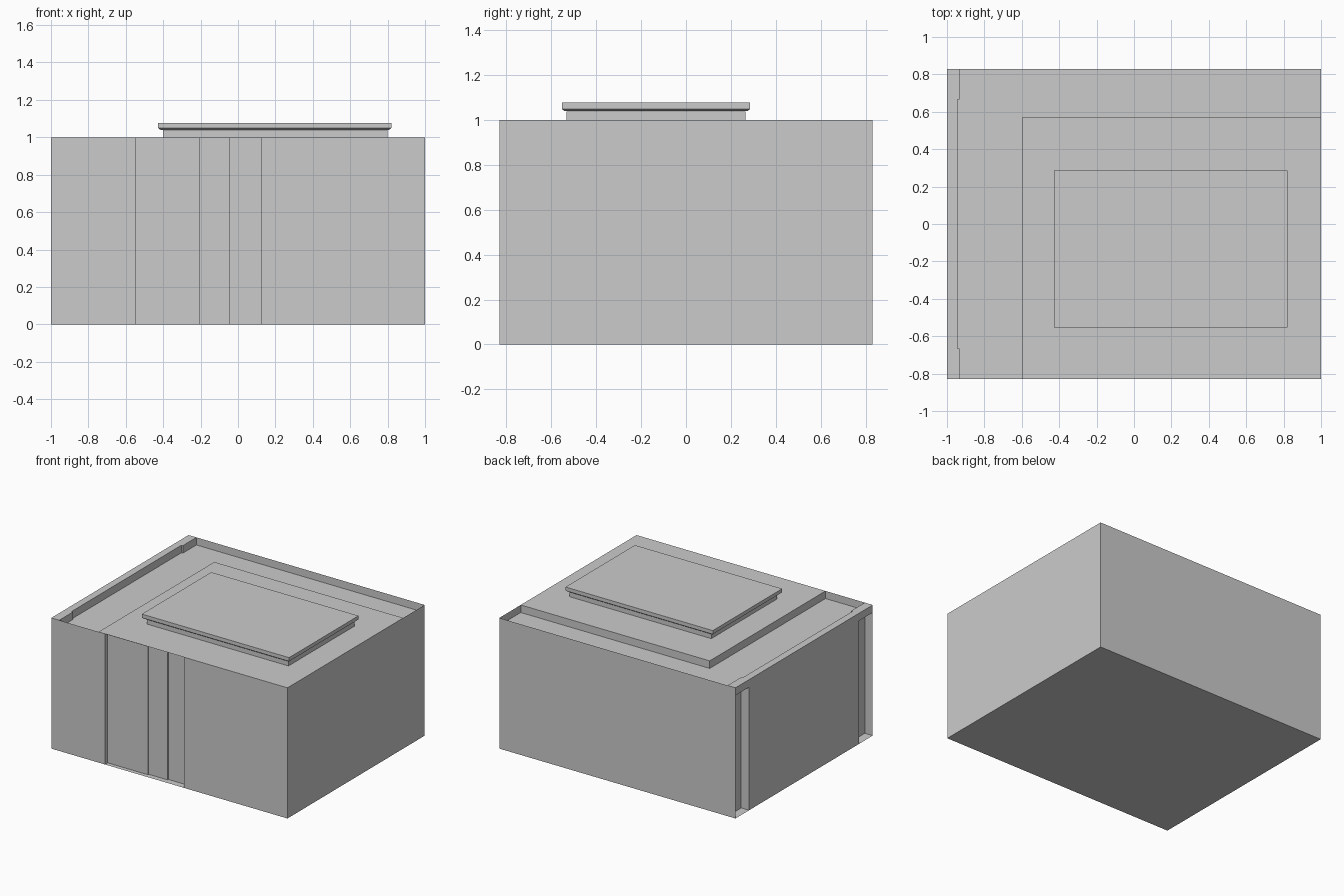
import bpy, bmesh
from mathutils import Vector

if "Cube" in bpy.data.objects:
    bpy.data.objects.remove(bpy.data.objects["Cube"])

mat = bpy.data.materials.new("plain grey")
mat.diffuse_color = (0.6, 0.6, 0.6, 1)
mat.use_nodes = True
mat.node_tree.nodes["Principled BSDF"].inputs["Base Color"].default_value = mat.diffuse_color

Y = 0.83      # half depth
G = 0.942     # gutter floor height / slot ceiling
PX = -0.945   # inner face of the left parapet
CX = -0.933   # parapet face and slot back at the corners
S = 0.665     # corner slots start here (both ends)
DX, DY = -0.6, 0.57   # raised deck edges


def sheet(bm, axis, at, u, v, sign):
    """Flat rectangle across one axis; u and v span the other two axes."""
    others = [i for i in range(3) if i != axis]
    pts = []
    for a, b in ((0, 0), (1, 0), (1, 1), (0, 1)):
        p = [0, 0, 0]
        p[axis], p[others[0]], p[others[1]] = at, u[a], v[b]
        pts.append(bm.verts.new(p))
    f = bm.faces.new(pts)
    f.normal_update()
    if f.normal[axis] * sign < 0:
        f.normal_flip()


def finish(name, bm):
    bmesh.ops.remove_doubles(bm, verts=bm.verts, dist=1e-5)
    me = bpy.data.meshes.new(name)
    bm.to_mesh(me)
    bm.free()
    me.materials.append(mat)
    ob = bpy.data.objects.new(name, me)
    bpy.context.collection.objects.link(ob)
    return ob


def part(name, *sheets):
    bm = bmesh.new()
    for s in sheets:
        sheet(bm, *s)
    return finish(name, bm)


def stack(name, rings):
    """Closed solid from rectangles (x0, x1, y0, y1, z), bottom to top."""
    bm = bmesh.new()
    loops = [[bm.verts.new((x, y, z)) for x, y in ((a, c), (b, c), (b, d), (a, d))]
             for a, b, c, d, z in rings]
    bm.faces.new(loops[0][::-1])
    bm.faces.new(loops[-1])
    for lo, hi in zip(loops, loops[1:]):
        for i in range(4):
            j = (i + 1) % 4
            bm.faces.new((lo[i], lo[j], hi[j], hi[i]))
    return finish(name, bm)


# thin outer walls and base
part("base", (2, 0, (-1, 1), (-Y, Y), -1))
part("back_wall", (1, Y, (-1, 1), (0, 1), 1))
part("right_wall", (0, 1, (-Y, Y), (0, 1), 1))
part("front_wall",
     (1, -Y, (-1, -0.545), (0, 1), -1),
     (1, -Y, (0.122, 1), (0, 1), -1))

# full-height front recess with three panels, each slightly deeper
edges = (-0.545, -0.205, -0.045, 0.122)
depths = (0.033, 0.042, 0.051)
front = []
last = 0
for x0, x1, d in zip(edges, edges[1:], depths):
    front.append((0, x0, (-Y + last, -Y + d), (0, 1), 1))
    front.append((1, -Y + d, (x0, x1), (0, 1), -1))
    last = d
front.append((0, edges[-1], (-Y, -Y + last), (0, 1), -1))
part("front_recess", *front)

# left wall with a tall slot at each end
part("left_wall",
     (0, -1, (-S, S), (0, G), -1),
     (0, -1, (-Y, Y), (G, 1), -1))
for name, s in (("front_slot", -1), ("rear_slot", 1)):
    span = sorted((s * S, s * Y))
    part(name,
         (0, CX, span, (0, G), -1),
         (1, s * S, (-1, CX), (0, G), s),
         (2, G, (-1, CX), span, -1))

# left parapet, a little thicker at the corners
para = [(2, 1, (-1, PX), (-S, S), 1), (0, PX, (-S, S), (G, 1), 1)]
for s in (-1, 1):
    span = sorted((s * S, s * Y))
    para += [(2, 1, (-1, CX), span, 1), (0, CX, span, (G, 1), 1),
             (1, s * S, (PX, CX), (G, 1), -s)]
part("left_parapet", *para)

# sunken L-shaped gutter and raised deck
part("roof_gutter",
     (2, G, (PX, DX), (-Y, Y), 1),
     (2, G, (DX, 1), (DY, Y), 1))
part("roof_deck",
     (2, 1, (DX, 1), (-Y, DY), 1),
     (0, DX, (-Y, DY), (G, 1), -1),
     (1, DY, (DX, 1), (G, 1), 1))

# roof hatch: plinth and overhanging lid with a bevelled underside
stack("hatch_plinth", [(-0.4, 0.8, -0.532, 0.265, 1.0), (-0.4, 0.8, -0.532, 0.265, 1.038)])
x0, x1, y0, y1 = -0.427, 0.82, -0.553, 0.286
b = 0.012
stack("hatch_lid", [(x0 + b, x1 - b, y0 + b, y1 - b, 1.04),
                    (x0, x1, y0, y1, 1.049),
                    (x0, x1, y0, y1, 1.077)])
